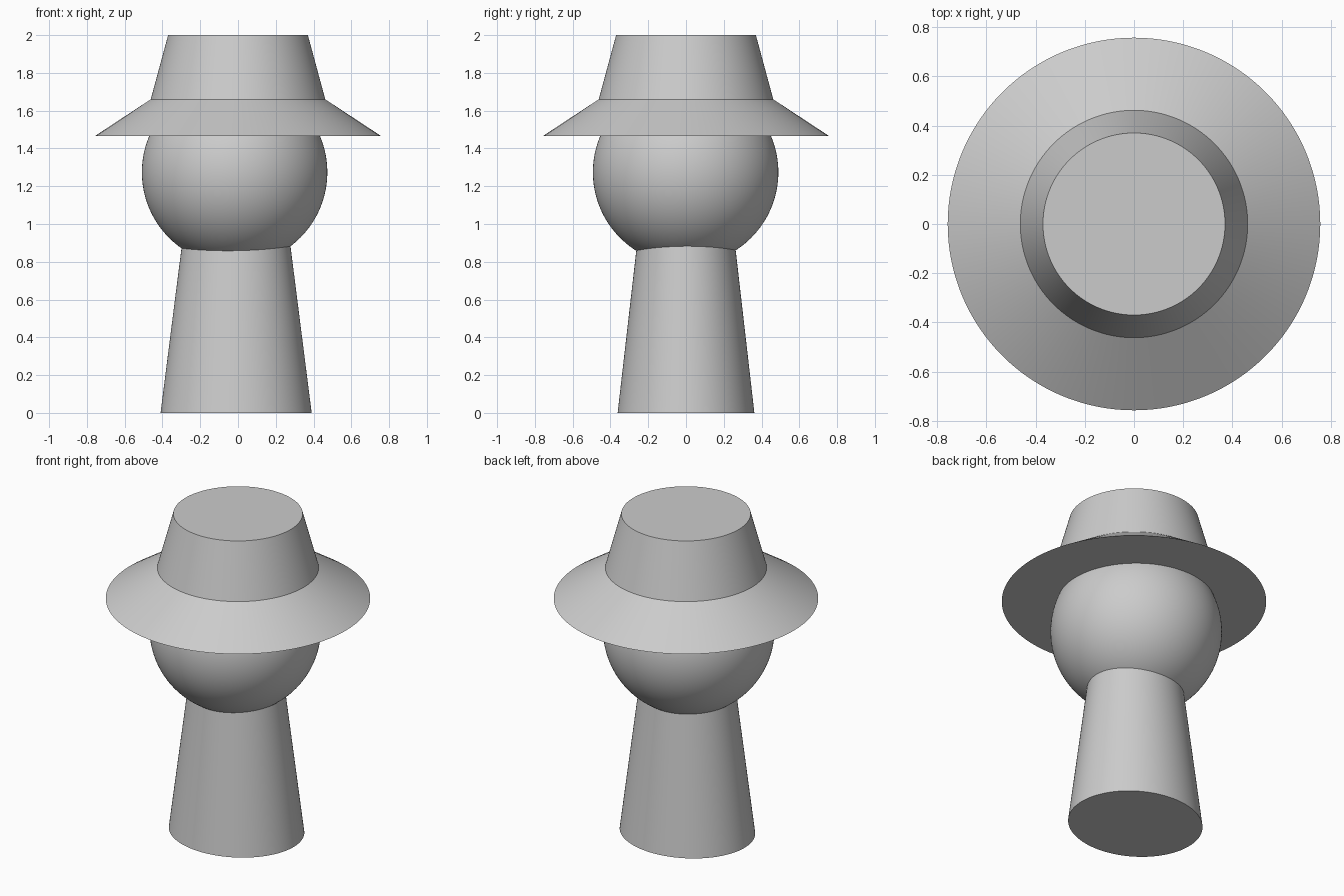
import bpy
import math

if "Cube" in bpy.data.objects:
    bpy.data.objects.remove(bpy.data.objects["Cube"])


def smooth(obj):
    bpy.ops.object.shade_smooth_by_angle(angle=math.radians(25))
    return obj


def cone(name, r_bottom, r_top, z0, z1, x=0.0, y_scale=1.0):
    """Closed tapered cylinder running from height z0 to z1."""
    bpy.ops.mesh.primitive_cone_add(vertices=128, radius1=r_bottom, radius2=r_top,
                                    depth=z1 - z0, location=(x, 0, (z0 + z1) / 2))
    obj = bpy.context.object
    obj.name = name
    obj.scale.y = y_scale
    return smooth(obj)


# Body: oval tapered column, its top buried in the head
cone("body", 0.40, 0.273, 0.0, 1.0, x=-0.01, y_scale=0.905)

# Head: ball resting on the body
bpy.ops.mesh.primitive_uv_sphere_add(segments=128, ring_count=64, radius=0.491,
                                     location=(-0.018, -0.002, 1.274))
head = bpy.context.object
head.name = "head"
smooth(head)

# Hat: sloping brim with a flat underside, and a tapered crown
cone("hat_brim", 0.757, 0.462, 1.466, 1.66)
cone("hat_crown", 0.462, 0.37, 1.66, 2.0)
